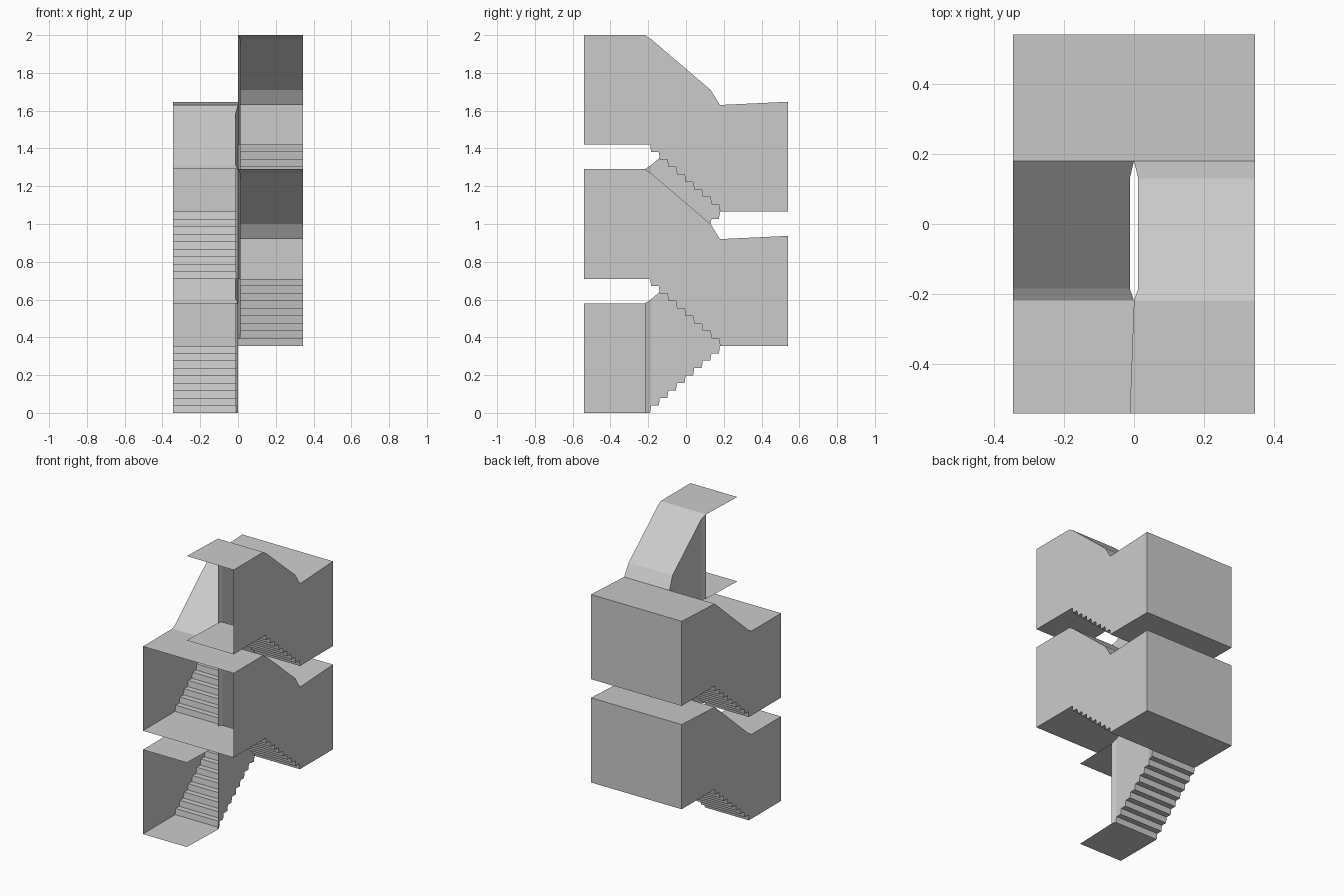
import bpy, bmesh

if "Cube" in bpy.data.objects:
    bpy.data.objects.remove(bpy.data.objects["Cube"])

W, D = 0.345, 0.54          # half width, half depth
RISE, HEAD = 0.355, 0.58    # rise of one flight, landing headroom
STEPS = 9
TIP0, IN0, IN1, TIP1 = -0.218, -0.184, 0.13, 0.18   # well outline along y


def lerp(pts, y):
    """Height of a profile at y."""
    for (a, za), (b, zb) in zip(pts, pts[1:]):
        if a <= y <= b:
            return za + (zb - za) * (y - a) / (b - a)
    return pts[-1][1]


def inner_x(side, y):
    """Inner edge: centre line in front, pointed well slot between flights."""
    centre = lerp([(-D, -0.012), (TIP0, 0), (D, 0)], y)
    gap = lerp([(-D, 0), (TIP0, 0), (IN0, 0.012), (IN1, 0.012), (TIP1, 0), (D, 0)], y)
    return centre + side * gap


def add_points(pts, ys):
    have = [p[0] for p in pts]
    return sorted(pts + [(y, lerp(pts, y)) for y in ys
                         if min(abs(y - h) for h in have) > 1e-5])


def flight(name, side, z_front, up):
    """Half stairwell: front landing, flight (up=1 rises to the back), back landing."""
    # stepped floor profile
    floor = [(-D, z_front), (TIP0, z_front)]
    for i in range(STEPS):
        y = -0.19 + i * (0.364 / (STEPS - 1))
        lo, hi = (z_front + up * RISE * k / STEPS for k in (i, i + 1))
        floor += [(y, lo), (y + 0.006, hi)]
    floor.append((D, z_front + up * RISE))
    # sloped ceiling profile
    c = z_front + HEAD
    if up > 0:
        ceil = [(-D, c), (TIP0, c), (IN0, c + 0.022), (TIP1, c + 0.34), (D, c + 0.357)]
    else:
        ceil = [(-D, c), (TIP0, c), (IN0, c - 0.022), (IN1, c - 0.29),
                (TIP1, c - 0.37), (D, c - 0.353)]
    keys = [TIP0, IN0, IN1, TIP1]
    floor, ceil = add_points(floor, keys), add_points(ceil, keys)

    bm = bmesh.new()

    def face(*cos):
        bm.faces.new([bm.verts.new(co) for co in cos])

    # floor and ceiling strips
    for prof in (floor, ceil):
        for (a, za), (b, zb) in zip(prof, prof[1:]):
            face((side * W, a, za), (side * W, b, zb),
                 (inner_x(side, b), b, zb), (inner_x(side, a), a, za))
    # outer wall
    face(*[(side * W, y, z) for y, z in floor + ceil[::-1]])
    # inner wall along the well
    ys = sorted({y for y, _ in floor + ceil if TIP0 <= y <= TIP1})
    for a, b in zip(ys, ys[1:]):
        xa, xb = inner_x(side, a), inner_x(side, b)
        face((xa, a, lerp(floor, a)), (xb, b, lerp(floor, b)),
             (xb, b, lerp(ceil, b)), (xa, a, lerp(ceil, a)))
    # back wall
    z0, z1 = floor[-1][1], ceil[-1][1]
    face((side * W, D, z0), (0, D, z0), (0, D, z1), (side * W, D, z1))

    bmesh.ops.remove_doubles(bm, verts=bm.verts, dist=1e-5)
    bmesh.ops.recalc_face_normals(bm, faces=bm.faces)
    me = bpy.data.meshes.new(name)
    bm.to_mesh(me)
    bm.free()
    bpy.context.collection.objects.link(bpy.data.objects.new(name, me))


# two storeys, each a left flight up to the back and a right flight up to the front
for n, label in enumerate(("lower", "upper")):
    base = n * 2 * RISE
    flight(label + "_left_flight", -1, base, 1)
    flight(label + "_right_flight", 1, base + 2 * RISE, -1)
